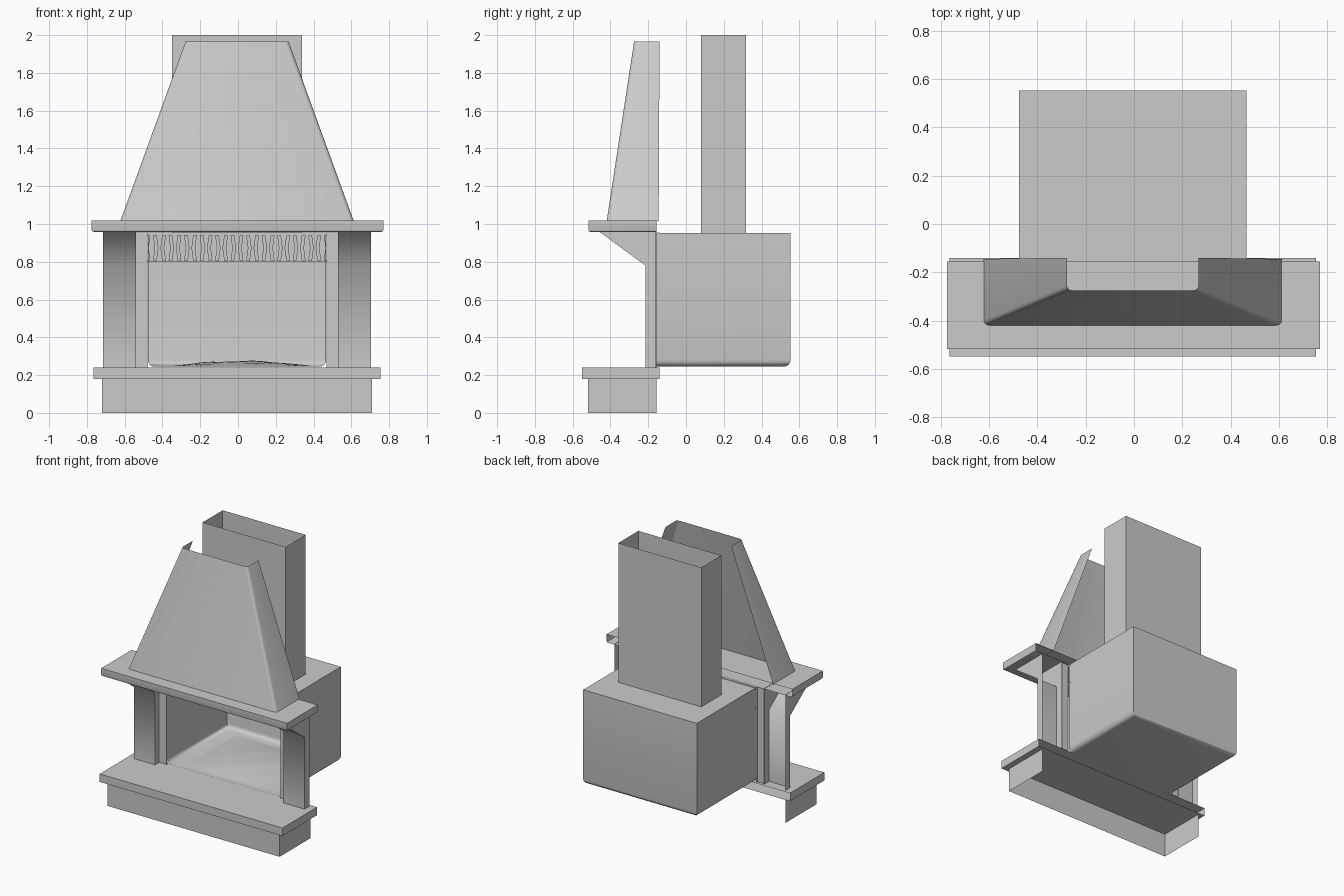
import bpy, bmesh, math
from mathutils import Vector

if "Cube" in bpy.data.objects:
    bpy.data.objects.remove(bpy.data.objects["Cube"])

CX = -0.005  # shared centre line of all parts


def finish(name, bm, smooth=None):
    me = bpy.data.meshes.new(name)
    bm.to_mesh(me)
    bm.free()
    ob = bpy.data.objects.new(name, me)
    bpy.context.collection.objects.link(ob)
    if smooth:
        bpy.ops.object.select_all(action='DESELECT')
        bpy.context.view_layer.objects.active = ob
        ob.select_set(True)
        bpy.ops.object.shade_smooth_by_angle(angle=math.radians(smooth))
    return ob


def drop_faces(bm, dirs):
    """Remove faces looking along the given directions to leave an open shell."""
    bm.normal_update()
    gone = [f for f in bm.faces if any(f.normal.dot(Vector(d)) > 0.99 for d in dirs)]
    bmesh.ops.delete(bm, geom=gone, context='FACES')


def shell(name, x, y, z, open_dirs=(), bevel=0, pick=None, segs=3, smooth=None):
    bm = bmesh.new()
    bmesh.ops.create_cube(bm, size=1)
    for v in bm.verts:
        v.co = [a + (c + 0.5) * (b - a) for c, (a, b) in zip(v.co, (x, y, z))]
    drop_faces(bm, open_dirs)
    if bevel:
        es = [e for e in bm.edges if len(e.link_faces) == 2 and pick(e)]
        bmesh.ops.bevel(bm, geom=es, offset=bevel, segments=segs, profile=0.5, affect='EDGES')
    return finish(name, bm, smooth)


BACK, FRONT, UP, DOWN = (0, 1, 0), (0, -1, 0), (0, 0, 1), (0, 0, -1)

# Plinth and hearth slab, open at the back against the wall
shell("plinth", (-0.72, 0.71), (-0.52, -0.155), (0, 0.18), (BACK, UP, DOWN))
shell("hearth_slab", (-0.765, 0.755), (-0.55, -0.14), (0.18, 0.24), (BACK,))

# Mantel shelf with a softened lower front edge
shell("mantel_shelf", (-0.775, 0.77), (-0.517, -0.155), (0.958, 1.018), (BACK,),
      0.012, lambda e: all(v.co.z < 0.97 for v in e.verts), 2, 40)

# Firebox: open front, rounded lower edges
shell("firebox", (-0.477, 0.467), (-0.155, 0.553), (0.245, 0.953), (FRONT,),
      0.035, lambda e: all(v.co.z < 0.3 for v in e.verts), 4, 50)

# Flue: open rectangular duct
shell("flue", (-0.35, 0.34), (0.08, 0.318), (0.95, 2.0), (UP, DOWN))

# Ash bed: low mound on the firebox floor
bm = bmesh.new()
bmesh.ops.create_grid(bm, x_segments=14, y_segments=12, size=0.5)
for v in bm.verts:
    u, w = v.co.x * 2, v.co.y * 2
    h = max(0, 1 - u * u) * max(0, 1 - w * w)
    v.co = (0.02 + 0.38 * u, 0.18 + 0.3 * w,
            0.246 + 0.028 * h + 0.004 * h * math.sin(9 * u) * math.cos(7 * w))
finish("ash_bed", bm, 60)

# Hood: tapered shell of front and two sides with softened corners
bm = bmesh.new()
low = [(-0.618, -0.145), (-0.618, -0.42), (0.618, -0.42), (0.618, -0.145)]
top = [(-0.273, -0.14), (-0.273, -0.275), (0.273, -0.275), (0.273, -0.14)]
lv = [bm.verts.new((x + CX, y, 1.015)) for x, y in low]
tv = [bm.verts.new((x + CX, y, 1.965)) for x, y in top]
for i in range(3):
    bm.faces.new((lv[i], lv[i + 1], tv[i + 1], tv[i]))
corner = [e for e in bm.edges if len(e.link_faces) == 2]
bmesh.ops.bevel(bm, geom=corner, offset=0.02, segments=3, profile=0.5, affect='EDGES')
finish("hood", bm, 40)

# Pillars with sloping brackets, plus the narrow frame strips beside the opening
PROFILE = [(-0.16, 0.24), (-0.215, 0.24), (-0.215, 0.78), (-0.46, 0.96), (-0.16, 0.96)]
for side, s in (("left", -1), ("right", 1)):
    xs = sorted((CX + s * 0.71, CX + s * 0.535))
    bm = bmesh.new()
    face = bm.faces.new([bm.verts.new((xs[0], y, z)) for y, z in PROFILE])
    ext = bmesh.ops.extrude_face_region(bm, geom=[face], use_keep_orig=True)
    for v in ext["geom"]:
        if isinstance(v, bmesh.types.BMVert):
            v.co.x = xs[1]
    bmesh.ops.recalc_face_normals(bm, faces=bm.faces)
    drop_faces(bm, (BACK, UP, DOWN))
    finish(side + "_pillar", bm, 60)
    xs = sorted((CX + s * 0.535, CX + s * 0.474))
    shell(side + "_frame_strip", xs, (-0.165, -0.155), (0.24, 0.955), (BACK, UP, DOWN))

# Grille: frame rails and a row of waisted vertical slats
shell("grille_top_rail", (-0.478, 0.468), (-0.156, -0.14), (0.938, 0.956))
shell("grille_bottom_rail", (-0.478, 0.468), (-0.156, -0.14), (0.798, 0.808))
bm = bmesh.new()
N = 23
for i in range(N):
    x = CX - 0.452 + 0.904 * i / (N - 1)
    a, b = (0.017, 0.008) if i % 2 else (0.01, 0.019)
    ring = [(-a, 0.806), (a, 0.806), (b, 0.873), (a, 0.94), (-a, 0.94), (-b, 0.873)]
    f = bm.faces.new([bm.verts.new((x + dx, -0.152, z)) for dx, z in ring])
    ext = bmesh.ops.extrude_face_region(bm, geom=[f], use_keep_orig=True)
    for v in ext["geom"]:
        if isinstance(v, bmesh.types.BMVert):
            v.co.y = -0.125
bmesh.ops.recalc_face_normals(bm, faces=bm.faces)
finish("grille_slats", bm)
